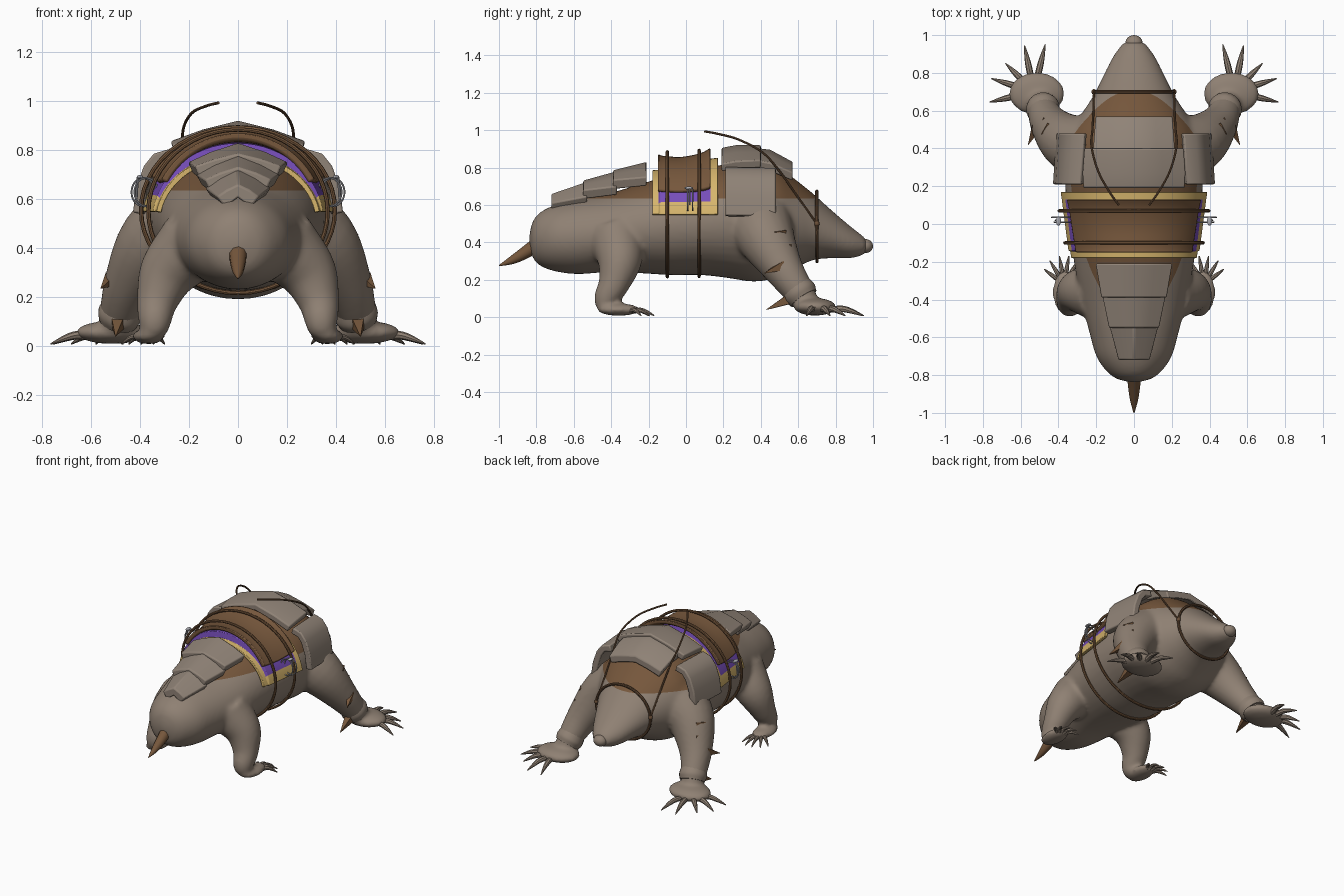
import bpy, bmesh
from math import sin, cos, pi, asin
from mathutils import Vector, Matrix

cube = bpy.data.objects.get("Cube")
if cube:
    bpy.data.objects.remove(cube, do_unlink=True)


def material(name, rgb):
    m = bpy.data.materials.new(name)
    m.use_nodes = True
    m.diffuse_color = (*rgb, 1)
    node = next(n for n in m.node_tree.nodes if n.type == 'BSDF_PRINCIPLED')
    node.inputs["Base Color"].default_value = (*rgb, 1)
    node.inputs["Roughness"].default_value = 0.8
    return m


HIDE = material("grey brown hide", (.275, .218, .172))
PLATE = material("plate grey", (.28, .228, .185))
LEATHER = material("leather brown", (.18, .095, .045))
STRAP = material("strap dark brown", (.14, .075, .038))
PURPLE = material("purple cloth", (.18, .075, .48))
GOLD = material("gold trim", (.67, .46, .15))
SILVER = material("silver metal", (.4, .4, .43))


def finish(name, bm, mats, rule=None):
    bmesh.ops.recalc_face_normals(bm, faces=bm.faces[:])
    if rule:
        for f in bm.faces:
            f.material_index = int(rule(f.calc_center_median()))
    mesh = bpy.data.meshes.new(name)
    bm.to_mesh(mesh)
    bm.free()
    for m in mats:
        mesh.materials.append(m)
    ob = bpy.data.objects.new(name, mesh)
    bpy.context.scene.collection.objects.link(ob)
    bpy.ops.object.select_all(action='DESELECT')
    ob.select_set(True)
    bpy.context.view_layer.objects.active = ob
    bpy.ops.object.shade_smooth_by_angle(angle=0.7)
    return ob


def loft(name, rings, mats, rule=None, closed=False):
    """Skin a list of closed rings."""
    bm = bmesh.new()
    vs = [[bm.verts.new(p) for p in ring] for ring in rings]
    n = len(vs[0])
    pairs = list(zip(vs, vs[1:])) + ([(vs[-1], vs[0])] if closed else [])
    for a, b in pairs:
        for i in range(n):
            j = (i + 1) % n
            bm.faces.new((a[i], a[j], b[j], b[i]))
    if not closed:
        bm.faces.new(vs[0])
        bm.faces.new(vs[-1])
    return finish(name, bm, mats, rule)


def spline(pts, steps=5):
    """Catmull-Rom through tuples of any length."""
    p = [Vector(q) for q in pts]
    p = [2 * p[0] - p[1]] + p + [2 * p[-1] - p[-2]]
    out = []
    for a, b, c, d in zip(p, p[1:], p[2:], p[3:]):
        for k in range(steps):
            t = k / steps
            out.append(.5 * (2 * b + (c - a) * t + (2 * a - 5 * b + 4 * c - d) * t * t
                             + (3 * b - a - 3 * c + d) * t ** 3))
    return out + [p[-2]]


def tube(name, pts, mat, sides=10, steps=5, closed=False):
    """Round tube through (x, y, z, radius) points."""
    path = pts if closed else spline(pts, steps)
    pos = [Vector(p[:3]) for p in path]
    rings, up = [], None
    for i, c in enumerate(pos):
        if closed:
            d = pos[(i + 1) % len(pos)] - pos[i - 1]
        else:
            d = pos[min(i + 1, len(pos) - 1)] - pos[max(i - 1, 0)]
        d.normalize()
        if up is None:
            up = d.orthogonal()
        up = (up - d * up.dot(d)).normalized()
        side, r = d.cross(up), max(path[i][3], .002)
        rings.append([c + r * (cos(2 * pi * k / sides) * up + sin(2 * pi * k / sides) * side)
                      for k in range(sides)])
    return loft(name, rings, [mat], closed=closed)


def hoop(name, x, y, z, a, b, r, mat, n=48):
    pts = [(x + a * cos(2 * pi * i / n), y, z + b * sin(2 * pi * i / n), r) for i in range(n)]
    return tube(name, pts, mat, 8, closed=True)


def ball(name, loc, size, mat):
    bm = bmesh.new()
    bmesh.ops.create_uvsphere(bm, u_segments=24, v_segments=14, radius=1,
                              matrix=Matrix.Translation(loc) @ Matrix.Diagonal((*size, 1)))
    return finish(name, bm, [mat])


def slab(name, rows, thick, mats, rule=None, sx=1, bevel=.008):
    """Thick sheet; each row is an outer line in xz, from +x over the top to -x."""
    rings = []
    for y, line in rows:
        inner = []
        for i, (x, z) in enumerate(line):
            q, p = line[min(i + 1, len(line) - 1)], line[max(i - 1, 0)]
            n = Vector((q[1] - p[1], p[0] - q[0])).normalized()
            inner.append((x - n.x * thick, z - n.y * thick))
        rings.append([(sx * x, y, z) for x, z in line + inner[::-1]])
    ob = loft(name, rings, mats, rule)
    mod = ob.modifiers.new("soft edge", 'BEVEL')
    mod.width, mod.segments, mod.limit_method, mod.angle_limit = bevel, 2, 'ANGLE', .8
    return ob


def arch(a, b, t0, n=28):
    """Elliptical arch line above z = 0.5."""
    ts = [t0 + (pi - 2 * t0) * i / n for i in range(n + 1)]
    return [(a * cos(t), .5 + b * sin(t)) for t in ts]


def roof(w, apex, edge):
    return [(-s * w, apex - (apex - edge) * abs(s) ** 1.3) for s in (-1, -.55, 0, .55, 1)]


# Torso, later fused with the limbs
stations = [(-.838, .40, .44, .02), (-.82, .32, .51, .09), (-.78, .275, .56, .145),
            (-.7, .245, .60, .20), (-.58, .23, .63, .235), (-.42, .24, .66, .275),
            (-.25, .235, .71, .31), (-.08, .225, .76, .335), (.08, .225, .79, .355),
            (.22, .21, .82, .365), (.36, .19, .84, .36), (.48, .21, .815, .34),
            (.58, .26, .74, .28), (.68, .305, .66, .215), (.78, .315, .57, .165),
            (.88, .315, .485, .115), (.95, .335, .43, .065), (.97, .36, .40, .03)]
body_rings = [[(w * cos(2 * pi * i / 40), y, (lo + hi) / 2 + (hi - lo) / 2 * sin(2 * pi * i / 40))
               for i in range(40)] for y, lo, hi, w in spline(stations, 4)]
hide_parts = [loft("torso", body_rings, [HIDE])]
ball("nose", (0, .957, .38), (.046, .043, .038), HIDE)
tube("tail", [(0, -.78, .40, .04), (0, -.86, .345, .033), (0, -.93, .305, .022),
              (0, -1, .275, .003)], LEATHER)

# Overlapping rump plates
for i, (y0, y1, w0, w1, z0, z1) in enumerate([(-.72, -.53, .085, .135, .66, .725),
                                              (-.55, -.37, .135, .172, .73, .78),
                                              (-.39, -.21, .175, .205, .785, .83)]):
    slab(f"rump_plate_{i + 1}", [(y0, roof(w0, z0, z0 - .05)),
                                 (y1, roof(w1, z1, z1 - .08))], .055, [PLATE])

# Shoulder top plates
slab("neck_plate", [(.37, roof(.22, .905, .84)), (.45, roof(.215, .895, .825)),
                    (.57, roof(.205, .83, .775))], .05, [PLATE])
slab("back_plate", [(.19, roof(.27, .905, .82)), (.27, roof(.275, .92, .835)),
                    (.4, roof(.265, .92, .84))], .045, [PLATE])

# Saddle blanket with gold border, stepping up to purple behind the seat
slab("saddle_blanket", [(y, arch(a, b, asin(.05 / b))) for y, a, b in
                        [(-.18, .338, .285), (-.146, .343, .288), (-.14, .352, .328),
                         (.13, .387, .347), (.17, .393, .352)]], .02, [PURPLE, GOLD],
     lambda c: c.y < -.146 or c.y > .13 or c.z < .61, bevel=.003)
slab("saddle_seat", [(y, arch(a, b, .51)) for y, a, b in spline(
    [(-.15, .358, .372), (-.12, .362, .362), (-.02, .38, .357), (.08, .398, .378),
     (.13, .412, .405)], 3)], .028, [LEATHER])
hoop("rear_girth", 0, -.1, .55, .366, .334, .009, LEATHER)
hoop("front_girth", 0, .07, .555, .396, .337, .009, LEATHER)

# Bridle band
hoop("bridle_band", 0, .7, .485, .212, .188, .009, STRAP)


def claws(name, sx, centre, reach, tips, r):
    c = Vector(centre)
    for i, (x, y) in enumerate(tips):
        tip = Vector((x, y, .008))
        pts = [(*c.lerp(tip, t), rr) for t, rr in ((.3, r), (reach, r), (.75, r * .75), (1, .003))]
        pts = [(sx * px, py, pz + lift, pr) for (px, py, pz, pr), lift in zip(pts, (0, .015, .012, 0))]
        tube(f"{name}_{i + 1}", pts, HIDE, 8, 3)


for side, sx in (("left", 1), ("right", -1)):
    def flip(pts):
        return [(sx * p[0], *p[1:]) for p in pts]

    # Forelimb
    hide_parts.append(tube(f"{side}_foreleg", flip(
        [(.18, .38, .54, .19), (.34, .43, .42, .155), (.44, .52, .26, .108),
         (.485, .61, .13, .08), (.50, .66, .06, .06)]), HIDE, 20))
    hide_parts.append(ball(f"{side}_forepaw", (sx * .515, .69, .055), (.15, .115, .047), HIDE))
    tube(f"{side}_cuff", flip([(.47, .585, .17, .08), (.482, .61, .13, .09),
                               (.49, .63, .10, .08)]), HIDE, 20)
    claws(f"{side}_foreclaw", sx, (.53, .70, .055), .55,
          [(.47, .95), (.58, .945), (.68, .85), (.755, .77), (.765, .645)], .017)

    # Hind limb
    hide_parts.append(tube(f"{side}_hind_leg", flip(
        [(.18, -.37, .42, .15), (.285, -.355, .30, .12), (.33, -.385, .18, .085),
         (.34, -.425, .10, .068), (.345, -.42, .05, .053)]), HIDE, 20))
    hide_parts.append(ball(f"{side}_hind_paw", (sx * .365, -.36, .04), (.067, .117, .033), HIDE))
    claws(f"{side}_hind_claw", sx, (.37, -.32, .04), .5,
          [(.30, -.2), (.345, -.17), (.395, -.17), (.445, -.195), (.475, -.24)], .012)

    # Thorns on the foreleg
    for i, (base, tip) in enumerate([((.515, .52, .275), (.56, .42, .235)),
                                     ((.49, .55, .095), (.50, .43, .04)),
                                     ((.45, .53, .455), (.49, .475, .455)),
                                     ((.47, .56, .38), (.51, .48, .375))]):
        r = .036 if i < 2 else .014
        tube(f"{side}_thorn_{i + 1}", flip([(*base, r), (*tip, .002)]), LEATHER, 4, 1)

    # Shoulder side plate
    line = [(.43, .545), (.415, .65), (.385, .735), (.345, .785), (.28, .805)]
    slab(f"{side}_shoulder_plate", [(.21, line), (.48, [(x - .018, z - .005) for x, z in line])],
         .045, [PLATE], sx=sx)

    # Reins, bridle ring and stirrup
    tube(f"{side}_rein", flip([(.212, .70, .50, .006), (.215, .6, .64, .006), (.22, .5, .78, .006),
                               (.225, .41, .88, .006), (.19, .28, .95, .006),
                               (.13, .17, .98, .006), (.08, .10, .993, .006)]), STRAP, 8)
    ball(f"{side}_bridle_knot", (sx * .212, .70, .50), (.014, .014, .016), STRAP)
    for i, y in enumerate((.01, .035)):
        hoop(f"{side}_stirrup_{i + 1}", sx * (.375 + .012 * i), y, .628, .048, .058, .004, SILVER, 24)
    tube(f"{side}_stirrup_pin", flip([(.41, .02, .69, .005), (.415, .02, .60, .005)]), SILVER, 8, 1)
    ball(f"{side}_stirrup_cap", (sx * .40, .015, .69), (.013, .024, .008), SILVER)

# Fuse torso, legs and paws into one smooth hide, with a brown back above a level line
bpy.ops.object.select_all(action='DESELECT')
for part in hide_parts:
    part.select_set(True)
raw = bpy.context.view_layer.objects.active = hide_parts[0]
bpy.ops.object.join()
remesh = raw.modifiers.new("fuse", 'REMESH')
remesh.mode, remesh.voxel_size = 'VOXEL', .013
relax = raw.modifiers.new("relax", 'SMOOTH')
relax.factor, relax.iterations = .5, 10
bm = bmesh.new()
bm.from_object(raw, bpy.context.evaluated_depsgraph_get())
bpy.data.objects.remove(raw, do_unlink=True)
bmesh.ops.bisect_plane(bm, geom=bm.verts[:] + bm.edges[:] + bm.faces[:],
                       plane_co=(0, 0, .635), plane_no=(0, 0, 1))
finish("body", bm, [HIDE, LEATHER], lambda c: c.z > .635)
